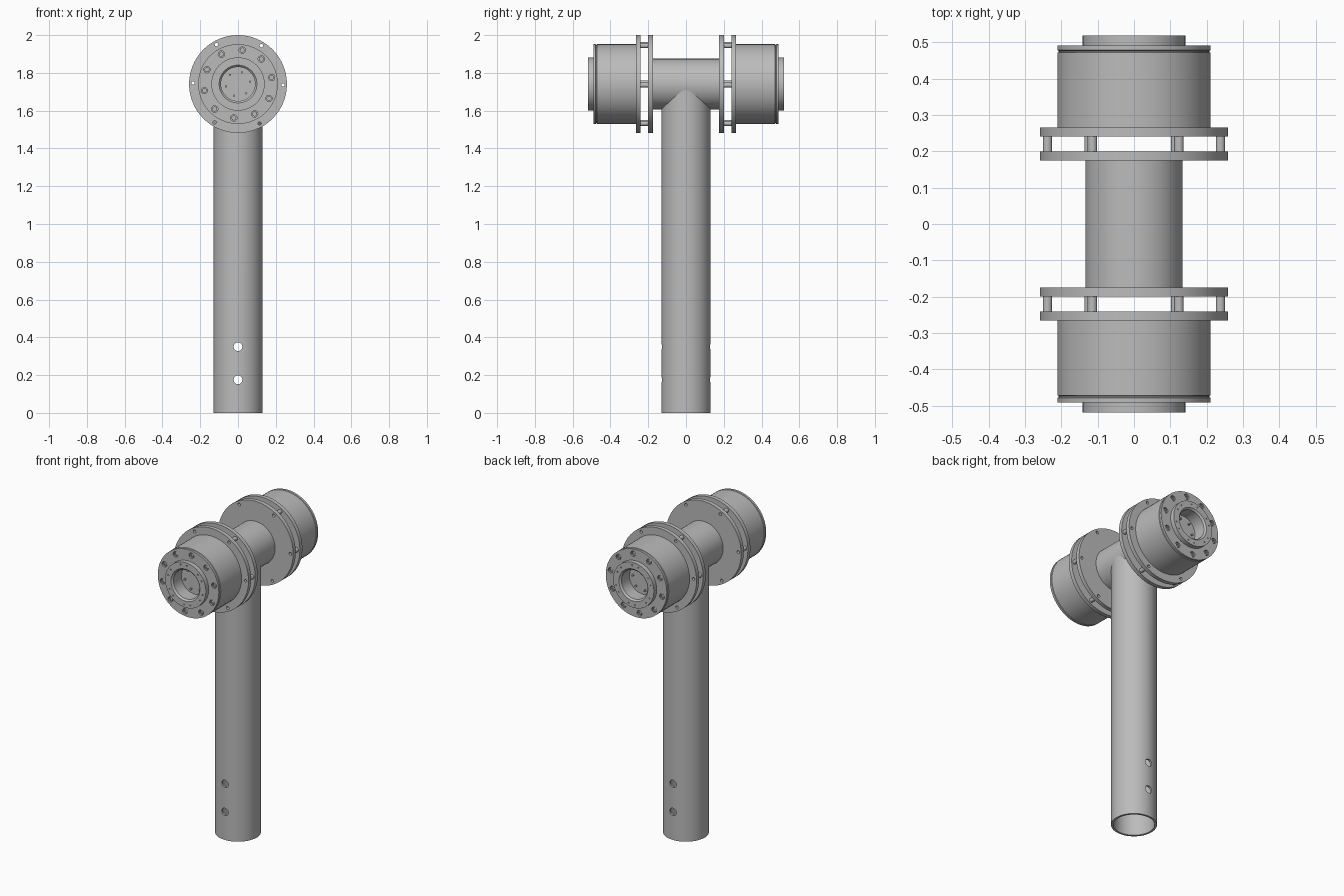
import bpy, bmesh, math
from mathutils import Matrix, Vector

if "Cube" in bpy.data.objects:
    bpy.data.objects.remove(bpy.data.objects["Cube"], do_unlink=True)

AXIS_Z = 1.741          # height of the horizontal axis
TILT = math.radians(-1.3)

grey = bpy.data.materials.new("steel grey")
grey.use_nodes = True
COLOUR = (0.5, 0.5, 0.5, 1)
grey.diffuse_color = COLOUR
grey.node_tree.nodes["Principled BSDF"].inputs["Base Color"].default_value = COLOUR


def lathe(bm, profile, centre=(0, 0, 0), axis="y", segs=64):
    """Revolve (radius, position) points; radius 0 makes a pole."""
    rings = []
    for r, t in profile:
        n = 1 if r == 0 else segs
        ring = []
        for i in range(n):
            a = 2 * math.pi * i / segs
            u, v = r * math.cos(a), r * math.sin(a)
            p = (u, t, v) if axis == "y" else (u, v, t)
            ring.append(bm.verts.new(Vector(p) + Vector(centre)))
        rings.append(ring)
    pairs = list(zip(rings, rings[1:]))
    if len(rings[0]) > 1:
        pairs.append((rings[-1], rings[0]))
    for a, b in pairs:
        for i in range(segs):
            j = (i + 1) % segs
            quad = [a[i % len(a)], a[j % len(a)], b[j % len(b)], b[i % len(b)]]
            bm.faces.new(list(dict.fromkeys(quad)))


def rod(bm, r, a, b, centre, segs=20):
    lathe(bm, [(0, a), (r, a), (r, b), (0, b)], centre, segs=segs)


def finish(bm, name, cutter=None, helper=False):
    bmesh.ops.recalc_face_normals(bm, faces=bm.faces)
    me = bpy.data.meshes.new(name)
    bm.to_mesh(me)
    bm.free()
    ob = bpy.data.objects.new(name, me)
    bpy.context.collection.objects.link(ob)
    me.materials.append(grey)
    if helper:
        ob.hide_render = True
        ob.hide_set(True)
        return ob
    if cutter:
        mod = ob.modifiers.new("holes", "BOOLEAN")
        mod.object, mod.operation, mod.solver = cutter, "DIFFERENCE", "EXACT"
        bpy.context.view_layer.update()
        cut = bpy.data.meshes.new_from_object(
            ob.evaluated_get(bpy.context.evaluated_depsgraph_get()))
        ob.modifiers.clear()
        ob.data = cut
        bpy.data.objects.remove(cutter, do_unlink=True)
    bpy.ops.object.select_all(action="DESELECT")
    ob.select_set(True)
    bpy.context.view_layer.objects.active = ob
    bpy.ops.object.shade_smooth_by_angle(angle=math.radians(30))
    return ob


def around(count, radius, start):
    for i in range(count):
        a = start + 2 * math.pi * i / count
        yield radius * math.cos(a), 0, AXIS_Z + radius * math.sin(a)


# Upright tube with two cross-drilled holes
cut = bmesh.new()
for z in (0.175, 0.35):
    rod(cut, 0.023, -0.2, 0.2, (0, 0, z), 32)
holes = finish(cut, "tube_hole_cutter", helper=True)
bm = bmesh.new()
lathe(bm, [(0.117, 0), (0.13, 0), (0.13, 1.71), (0.117, 1.71)], axis="z")
finish(bm, "upright_tube", holes)

# Horizontal cross tube
bm = bmesh.new()
rod(bm, 0.134, -0.18, 0.18, (0, 0, AXIS_Z), 64)
finish(bm, "cross_tube")

# Two mirrored heads
for side, s in (("front", -1), ("back", 1)):
    posts = list(around(6, 0.238, TILT))
    bolts = list(around(10, 0.181, math.radians(83)))
    centre = (0, 0, AXIS_Z)

    # Inner flange with through holes
    cut = bmesh.new()
    for p in posts:
        rod(cut, 0.009, s * 0.15, s * 0.22, p)
    holes = finish(cut, "flange_hole_cutter", helper=True)
    bm = bmesh.new()
    rod(bm, 0.259, s * 0.175, s * 0.2, centre, 64)
    finish(bm, side + "_inner_flange", holes)

    # Hollow spacers between the flanges
    bm = bmesh.new()
    for p in posts:
        lathe(bm, [(0.009, s * 0.2), (0.013, s * 0.2),
                   (0.013, s * 0.241), (0.009, s * 0.241)], p, segs=20)
    finish(bm, side + "_spacers")

    # Outer flange, drum, grooved lip and nose ring with a blind bore
    cut = bmesh.new()
    for p in posts:
        rod(cut, 0.009, s * 0.22, s * 0.29, p)
    for p in bolts:
        rod(cut, 0.017, s * 0.478, s * 0.51, p)
    for i in range(18):
        p = list(around(18, 0.123, 0.1))[i]
        if i % 3:
            rod(cut, 0.004, s * 0.512, s * 0.53, p, 10)
    holes = finish(cut, "head_hole_cutter", helper=True)
    bm = bmesh.new()
    outline = [(0, 0.241), (0.259, 0.241), (0.259, 0.266), (0.211, 0.266),
               (0.211, 0.471), (0.207, 0.473), (0.207, 0.476), (0.211, 0.478),
               (0.211, 0.491), (0.141, 0.491), (0.141, 0.519), (0.1, 0.519),
               (0.09, 0.509), (0.09, 0.43), (0, 0.43)]
    lathe(bm, [(r, s * y) for r, y in outline], centre)
    finish(bm, side + "_drum", holes)

    # Socket screws sunk in the lip
    bm = bmesh.new()
    for p in bolts:
        lathe(bm, [(0, s * 0.477), (0.013, s * 0.477), (0.013, s * 0.487),
                   (0.007, s * 0.487), (0.007, s * 0.481), (0, s * 0.481)], p, segs=18)
    finish(bm, side + "_screws")

    # Small pins on the bore floor
    bm = bmesh.new()
    for p in around(6, 0.065, 0.2):
        rod(bm, 0.006, s * 0.428, s * 0.442, p, 10)
    finish(bm, side + "_bore_pins")
